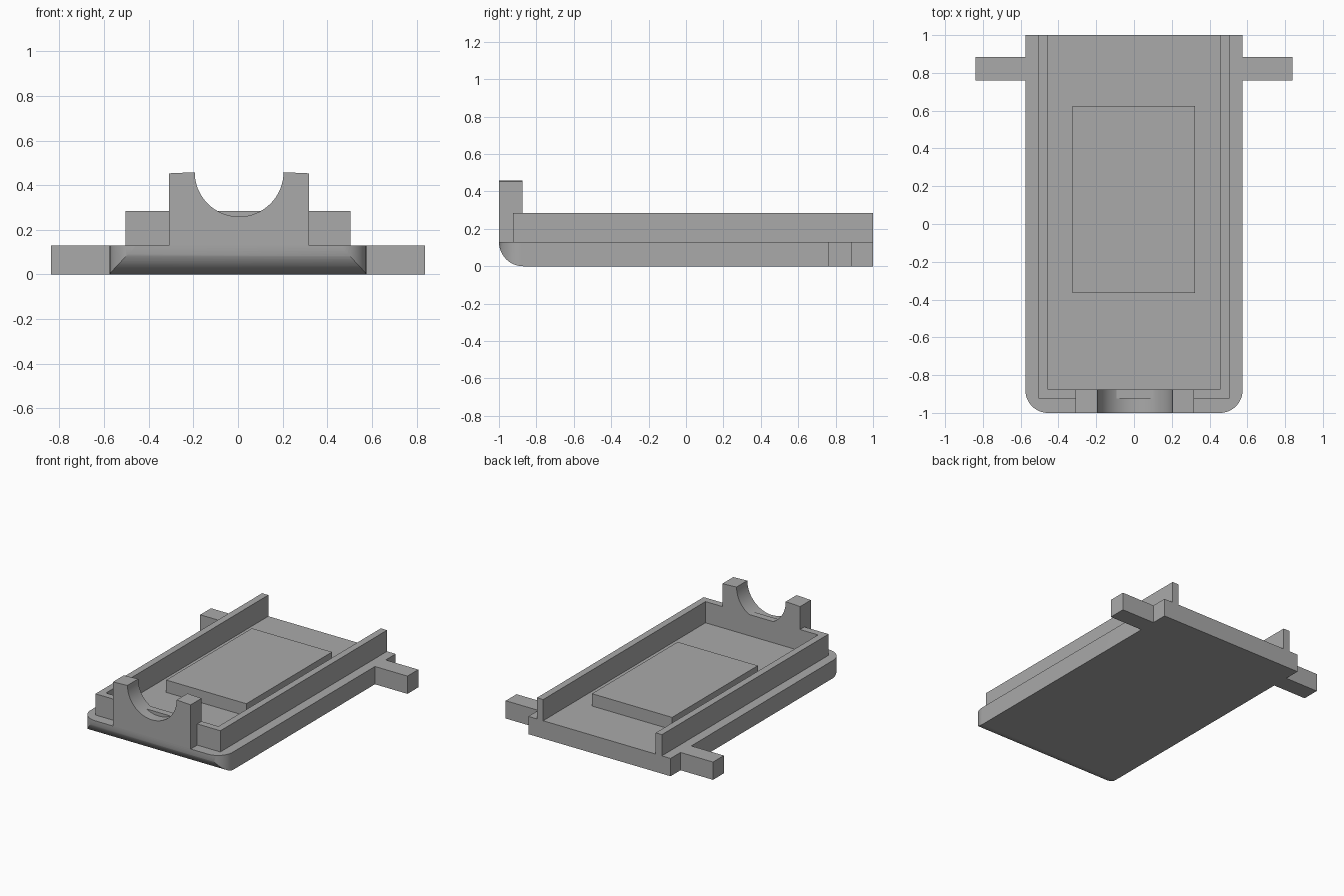
import bpy
import bmesh
from math import sin, cos, pi, radians
from mathutils import Vector

cube = bpy.data.objects.get("Cube")
if cube:
    bpy.data.objects.remove(cube, do_unlink=True)

grey = bpy.data.materials.new("plain grey")
grey.use_nodes = True
GREY = (0.4, 0.4, 0.4, 1)
grey.diffuse_color = GREY
grey.node_tree.nodes["Principled BSDF"].inputs["Base Color"].default_value = GREY


def arc(cx, cy, r, start, end, steps=16):
    """Points on an arc, angles in degrees."""
    angles = [radians(start + (end - start) * i / steps) for i in range(steps + 1)]
    return [(cx + r * cos(a), cy + r * sin(a)) for a in angles]


def extrude(name, outline, axis, low, high):
    """Prism of a 2D outline between low and high along an axis."""
    place = {"x": lambda u, v: (low, u, v),
             "y": lambda u, v: (u, low, v),
             "z": lambda u, v: (u, v, low)}[axis]
    bm = bmesh.new()
    face = bm.faces.new([bm.verts.new(place(u, v)) for u, v in outline])
    result = bmesh.ops.extrude_face_region(bm, geom=[face])
    shift = Vector([(high - low) * (axis == a) for a in "xyz"])
    moved = [g for g in result["geom"] if isinstance(g, bmesh.types.BMVert)]
    bmesh.ops.translate(bm, verts=moved, vec=shift)
    bmesh.ops.recalc_face_normals(bm, faces=bm.faces)
    mesh = bpy.data.meshes.new(name)
    bm.to_mesh(mesh)
    bm.free()
    mesh.materials.append(grey)
    obj = bpy.data.objects.new(name, mesh)
    bpy.context.collection.objects.link(obj)
    return obj


def smooth(obj):
    bpy.ops.object.select_all(action="DESELECT")
    obj.select_set(True)
    bpy.context.view_layer.objects.active = obj
    bpy.ops.object.shade_smooth_by_angle(angle=radians(30))


def mirrored(half):
    return half + [(-x, y) for x, y in reversed(half)]


FLOOR, RIM, WIDE = 0.13, 0.285, 0.575

# Base plate with side arms: plan outline cut to the rounded front profile
plan = mirrored(arc(WIDE - 0.12, -0.88, 0.12, -90, 0)
                + [(WIDE, 0.76), (0.838, 0.76), (0.838, 0.885), (WIDE, 0.885), (WIDE, 1)])
base = extrude("base_plate", plan, "z", 0, FLOOR)
side = arc(-1 + FLOOR, FLOOR, FLOOR, 180, 270) + [(1.1, 0), (1.1, 0.2), (-1, 0.2)]
cutter = extrude("front_rounding_cutter", side, "x", -1, 1)
cut = base.modifiers.new("round front", "BOOLEAN")
cut.operation = "INTERSECT"
cut.solver = "EXACT"
cut.object = cutter
bpy.context.view_layer.objects.active = base
bpy.ops.object.modifier_apply(modifier=cut.name)
bpy.data.objects.remove(cutter, do_unlink=True)
smooth(base)

# U-shaped wall, open at the back
wall = mirrored([(0.455, -0.875), (0.455, 1), (0.505, 1), (0.505, -0.925)])
wall = [(0.455, -0.875), (0.455, 1), (0.505, 1), (0.505, -0.925)]
wall += [(-x, y) for x, y in reversed(wall)]
extrude("surrounding_wall", wall, "z", FLOOR, RIM)

# Front cradle with a half-round notch
cradle = [(-0.31, FLOOR), (0.318, FLOOR), (0.318, 0.453)]
cradle += arc(0.005, 0.458, 0.199, 0, -180, 32)
cradle += [(-0.31, 0.453)]
smooth(extrude("front_cradle", cradle, "y", -1, -0.875))

# Raised pad on the floor
pad = [(-0.325, -0.365), (0.323, -0.365), (0.323, 0.625), (-0.325, 0.625)]
extrude("raised_pad", pad, "z", FLOOR, FLOOR + 0.09)
